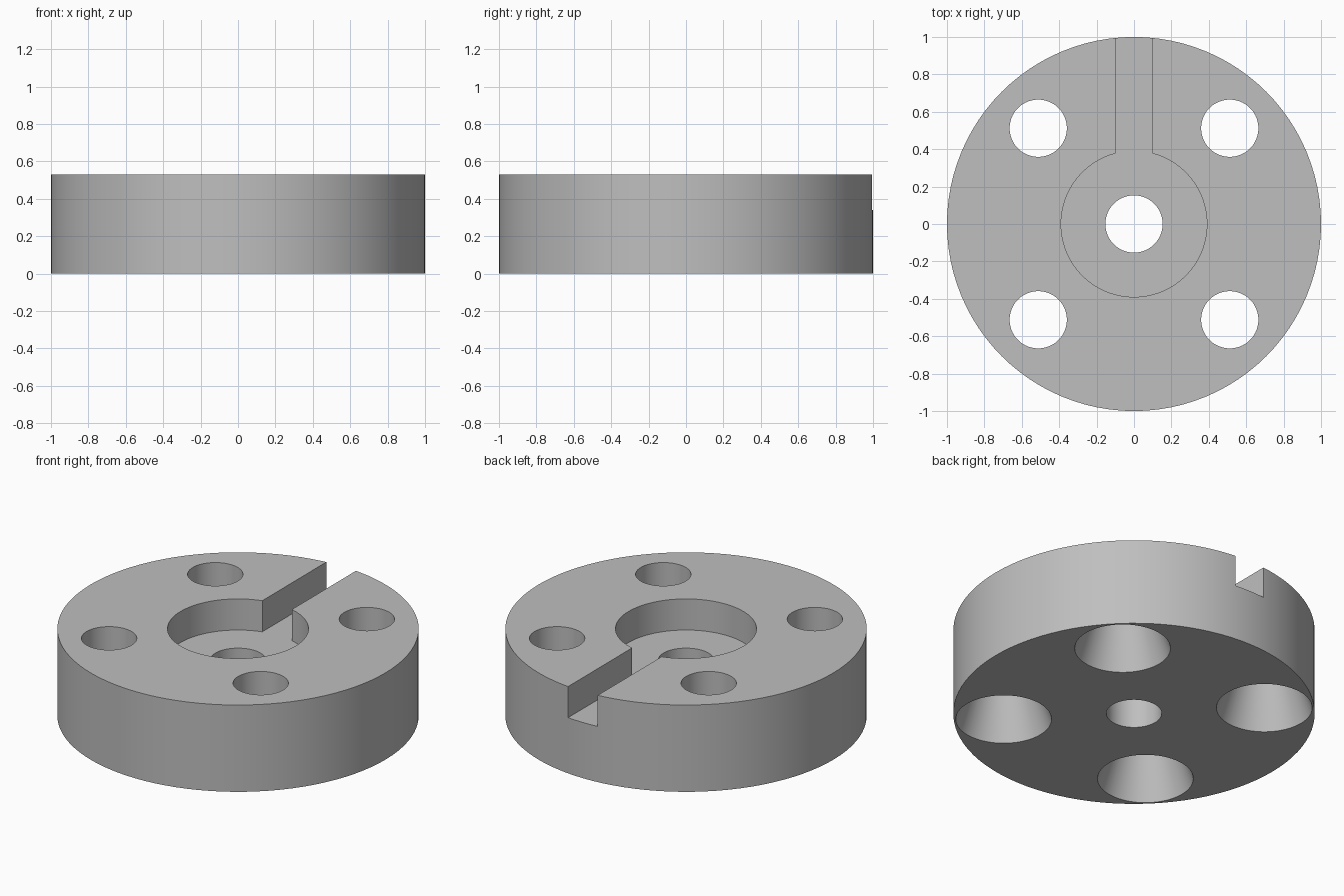
import bpy
import bmesh
import math

HEIGHT = 0.53
FLOOR = 0.34       # level of the recess and slot floor
SPACING = 0.512    # screw hole offset in x and y
SEGMENTS = 96
OVER = 0.1         # how far cutters run past the body

default = bpy.data.objects.get("Cube")
if default:
    bpy.data.objects.remove(default, do_unlink=True)

grey = bpy.data.materials.new("plain grey")
grey.use_nodes = True
colour = (0.52, 0.52, 0.52, 1)
grey.diffuse_color = colour
grey.node_tree.nodes["Principled BSDF"].inputs["Base Color"].default_value = colour


def finish(name, bm):
    bmesh.ops.recalc_face_normals(bm, faces=bm.faces[:])
    mesh = bpy.data.meshes.new(name)
    bm.to_mesh(mesh)
    bm.free()
    mesh.materials.append(grey)
    obj = bpy.data.objects.new(name, mesh)
    bpy.context.collection.objects.link(obj)
    return obj


def turned(name, profile, x=0, y=0):
    """Closed solid from (radius, height) rings stacked upward."""
    bm = bmesh.new()
    angles = [math.tau * i / SEGMENTS for i in range(SEGMENTS)]
    rings = [[bm.verts.new((x + r * math.cos(a), y + r * math.sin(a), z))
              for a in angles] for r, z in profile]
    for low, high in zip(rings, rings[1:]):
        for i in range(SEGMENTS):
            j = (i + 1) % SEGMENTS
            bm.faces.new((low[i], low[j], high[j], high[i]))
    bm.faces.new(rings[0][::-1])
    bm.faces.new(rings[-1])
    return finish(name, bm)


def box(name, low, high):
    bm = bmesh.new()
    bmesh.ops.create_cube(bm, size=1)
    for v in bm.verts:
        v.co = [(a + b) / 2 + c * (b - a) for a, b, c in zip(low, high, v.co)]
    return finish(name, bm)


# Disc body
body = turned("flange_disc", [(1, 0), (1, HEIGHT)])
top = HEIGHT + OVER

# Central recess, keyway slot to the back, and central bore
cutters = [
    turned("recess_cutter", [(0.39, FLOOR), (0.39, top)]),
    box("slot_cutter", (-0.1, 0.2, FLOOR), (0.1, 1 + OVER, top)),
    turned("bore_cutter", [(0.153, -OVER), (0.153, top)]),
]

# Four screw holes, flaring toward the underside
hole, mouth = 0.153, 0.265
flare = (mouth - hole) / FLOOR * OVER
for sx in (-1, 1):
    for sy in (-1, 1):
        cutters.append(turned(
            "screw_hole_cutter",
            [(mouth + flare, -OVER), (hole, FLOOR), (hole, top)],
            sx * SPACING, sy * SPACING))

# Cut everything out of the disc
bpy.context.view_layer.objects.active = body
for cutter in cutters:
    cutter.hide_render = True
    mod = body.modifiers.new("cut", 'BOOLEAN')
    mod.operation = 'DIFFERENCE'
    mod.solver = 'EXACT'
    mod.object = cutter
    bpy.ops.object.modifier_apply(modifier=mod.name)
    bpy.data.objects.remove(cutter, do_unlink=True)

# Smooth round walls, crisp edges
bpy.ops.object.select_all(action='DESELECT')
body.select_set(True)
bpy.ops.object.shade_smooth_by_angle(angle=math.radians(10))
